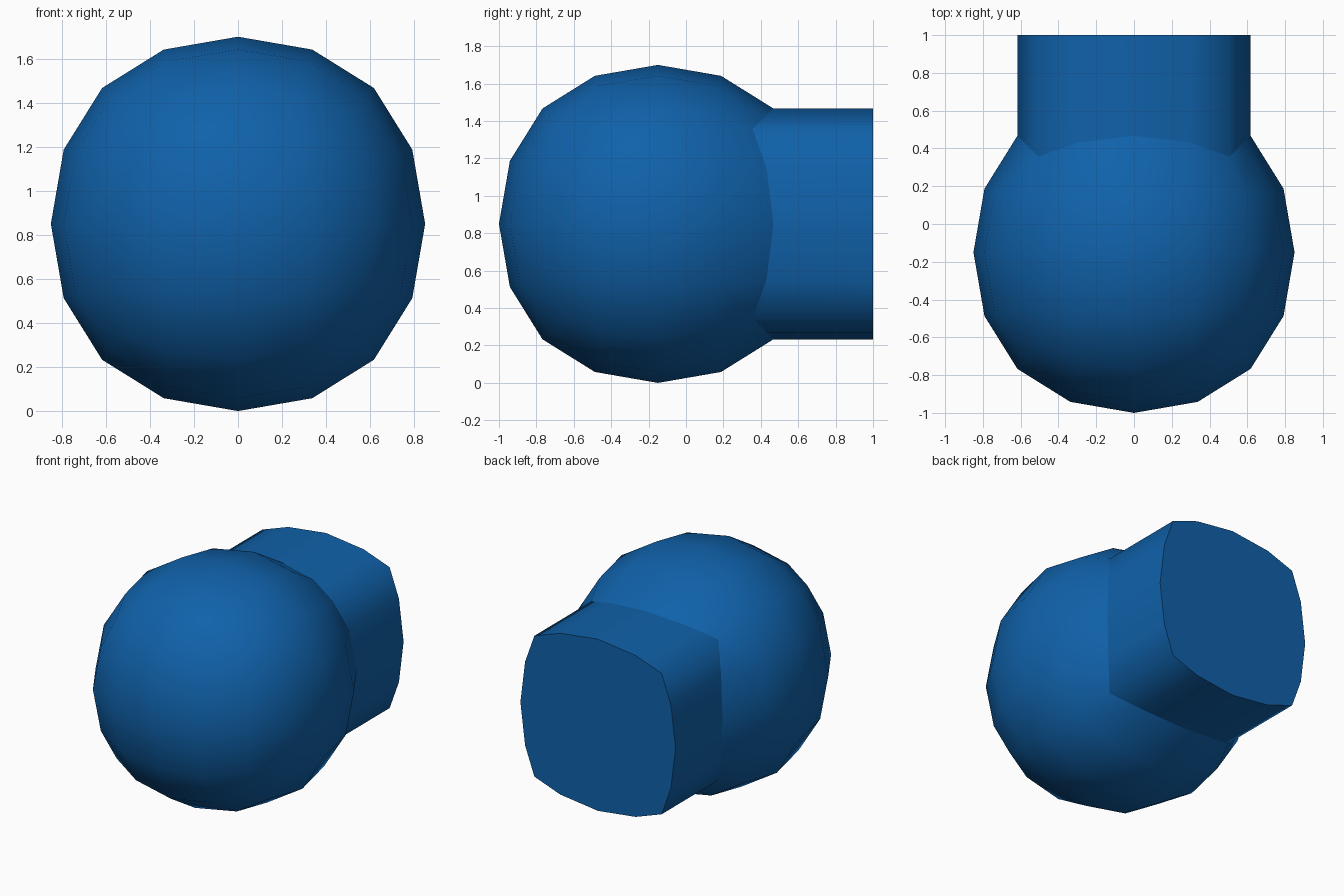
import bpy, bmesh
from mathutils import Vector

if "Cube" in bpy.data.objects:
    bpy.data.objects.remove(bpy.data.objects["Cube"])

# Rounded bulb: a cube smoothed by two levels of subdivision
HALF = 0.85 / 0.8395
CENTRE = Vector((0, -0.15, 0.85))
bpy.ops.mesh.primitive_cube_add(size=2 * HALF)
obj = bpy.context.object
obj.name = "bulb_with_neck"
sub = obj.modifiers.new("round", 'SUBSURF')
sub.levels = sub.render_levels = 2
bpy.ops.object.modifier_apply(modifier=sub.name)

bm = bmesh.new()
bm.from_mesh(obj.data)

# Open the back (+y) patch of the bulb
patch = []
for f in bm.faces:
    c = f.calc_center_median()
    if c.y > abs(c.x) and c.y > abs(c.z):
        patch.append(f)
bmesh.ops.delete(bm, geom=patch, context='FACES')
bmesh.ops.translate(bm, verts=bm.verts[:], vec=CENTRE)

# Pull the rim straight back into a neck and close it with a flat cap
rim = [e for e in bm.edges if e.is_boundary]
out = bmesh.ops.extrude_edge_only(bm, edges=rim)["geom"]
for v in out:
    if isinstance(v, bmesh.types.BMVert):
        v.co.y = 1.0
end = [e for e in bm.edges if e.is_boundary]
bmesh.ops.contextual_create(bm, geom=end)
bmesh.ops.recalc_face_normals(bm, faces=bm.faces[:])

# Smooth surfaces with crisp seam and cap edges
for f in bm.faces:
    f.smooth = True
for e in rim + end:
    e.smooth = False
bm.to_mesh(obj.data)
bm.free()

mat = bpy.data.materials.new("blue")
mat.diffuse_color = (0.005, 0.12, 0.40, 1)
mat.use_nodes = True
mat.node_tree.nodes["Principled BSDF"].inputs["Base Color"].default_value = mat.diffuse_color
obj.data.materials.clear()
obj.data.materials.append(mat)
